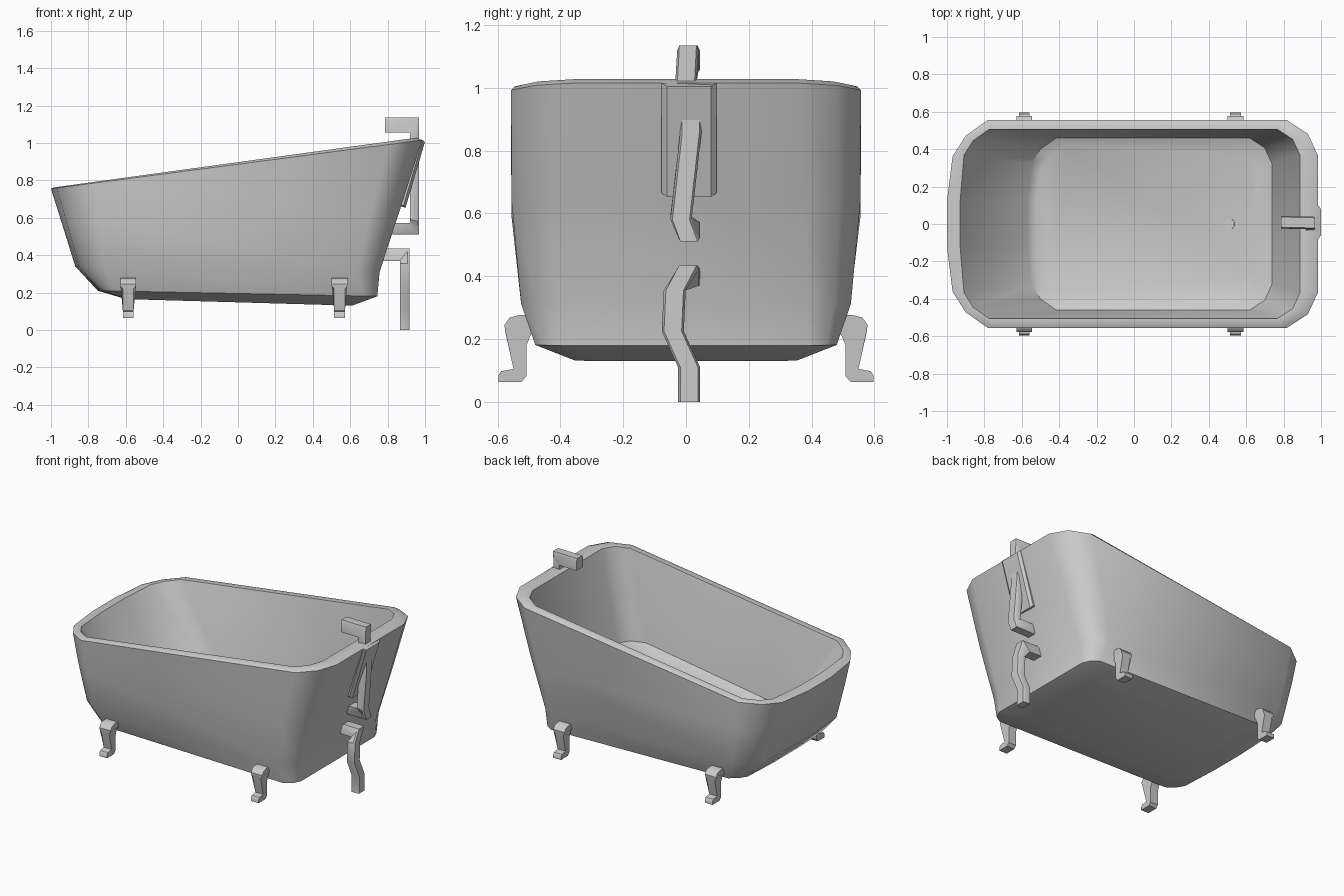
import bpy, bmesh, math


def finish(name, bm, angle=None):
    bmesh.ops.recalc_face_normals(bm, faces=bm.faces)
    mesh = bpy.data.meshes.new(name)
    bm.to_mesh(mesh)
    bm.free()
    obj = bpy.data.objects.new(name, mesh)
    bpy.context.collection.objects.link(obj)
    if angle:
        bpy.ops.object.select_all(action='DESELECT')
        obj.select_set(True)
        bpy.context.view_layer.objects.active = obj
        bpy.ops.object.shade_smooth_by_angle(angle=math.radians(angle))
    return obj


def loft(name, rings, angle=None):
    """Skin a list of equal-length point rings and cap both ends."""
    bm = bmesh.new()
    loops = [[bm.verts.new(p) for p in ring] for ring in rings]
    n = len(loops[0])
    for a, b in zip(loops, loops[1:]):
        for i in range(n):
            j = (i + 1) % n
            bm.faces.new((a[i], a[j], b[j], b[i]))
    bm.faces.new(loops[0])
    bm.faces.new(loops[-1])
    return finish(name, bm, angle)


def tub_ring(xl, zl, xr, zr, w, k):
    """Chamfered rectangle, height sloping from the left to the right end."""
    half = [(xl, 0.12), (xl + 0.03 * k, w - 0.195 * k), (xl + 0.10 * k, w - 0.085 * k),
            (xl + 0.22 * k, w), (xr - 0.17 * k, w), (xr - 0.055 * k, w - 0.075 * k),
            (xr, w - 0.195 * k)]
    pts = half + [(x, -y) for x, y in reversed(half)]
    return [(x, y, zl + (zr - zl) * (x - xl) / (xr - xl)) for x, y in pts]


# tub shell: outside from the base up, over the rim, down to the sloping inner floor
loft("bathtub", [tub_ring(*r) for r in [
    (-0.60, 0.165, 0.61, 0.13, 0.355, 0.5),
    (-0.75, 0.21, 0.745, 0.18, 0.48, 0.45),
    (-0.87, 0.34, 0.757, 0.31, 0.525, 0.7),
    (-0.945, 0.58, 0.865, 0.64, 0.555, 0.9),
    (-1.00, 0.755, 0.985, 1.015, 0.557, 1.0),
    (-0.985, 0.762, 0.955, 1.028, 0.545, 1.0),
    (-0.93, 0.768, 0.887, 1.018, 0.505, 0.7),
    (-0.57, 0.235, 0.737, 0.44, 0.46, 0.7),
    (-0.52, 0.215, 0.66, 0.40, 0.42, 0.7)]], 38)

# drain disc lying on the sloping floor
bm = bmesh.new()
bmesh.ops.create_cone(bm, cap_ends=True, segments=16, radius1=0.028, radius2=0.028, depth=0.012)
drain = finish("drain", bm, 30)
drain.location = (0.51, 0, 0.378)
drain.rotation_euler = (0, -math.atan2(0.185, 1.18), 0)

# four clawfoot legs, wide at the top and narrow below
leg_profile = [(0.46, 0.277), (0.53, 0.277), (0.562, 0.268), (0.578, 0.245), (0.577, 0.236),
               (0.575, 0.22), (0.549, 0.105), (0.588, 0.098), (0.597, 0.085), (0.597, 0.064),
               (0.524, 0.064), (0.508, 0.082), (0.508, 0.18), (0.49, 0.225), (0.48, 0.236)]
for end, cx in (("left", -0.587), ("right", 0.543)):
    for side, s in (("front", -1), ("back", 1)):
        loft(f"{side}_{end}_leg",
             [[(cx + d * (0.042 if z > 0.23 else 0.029), s * y, z) for y, z in leg_profile]
              for d in (-1, 1)], 40)


def pipe(name, stations, w):
    """Flat-sided pipe; station = inner x, z, outer x, z, and centre y."""
    rings = []
    for xi, zi, xo, zo, y in stations:
        xm, zm = xi + (xo - xi) * 0.8, zi + (zo - zi) * 0.8
        rings.append([(xi, y - w, zi), (xm, y - w, zm), (xo, y - w * 0.8, zo),
                      (xo, y + w * 0.8, zo), (xm, y + w, zm), (xi, y + w, zi)])
    loft(name, rings, 40)


# spout and supply pipe hooked over the rim
pipe("spout_pipe", [
    (0.785, 1.055, 0.785, 1.135, 0.01), (0.92, 1.055, 0.968, 1.135, 0.006),
    (0.92, 1.02, 0.968, 1.02, 0.0), (0.92, 0.91, 0.968, 0.91, 0.015),
    (0.92, 0.855, 0.968, 0.855, 0.015), (0.92, 0.59, 0.968, 0.58, -0.016),
    (0.92, 0.572, 0.968, 0.51, 0.01), (0.825, 0.572, 0.825, 0.51, 0.01)], 0.034)

# drain pipe down to the floor
pipe("drain_pipe", [
    (0.775, 0.37, 0.775, 0.435, 0.01), (0.865, 0.37, 0.917, 0.435, 0.006),
    (0.865, 0.355, 0.917, 0.355, -0.036), (0.865, 0.225, 0.917, 0.225, -0.042),
    (0.865, 0.11, 0.917, 0.11, 0.01), (0.865, 0.0, 0.917, 0.0, 0.01)], 0.035)

# backing plate leaning against the right end wall
plate = []
for x, z in ((0.86, 0.665), (0.963, 1.016)):
    plate.append([(x, -0.078, z), (x + 0.025, -0.078, z), (x + 0.036, -0.06, z - 0.012),
                  (x + 0.036, 0.08, z - 0.012), (x + 0.025, 0.097, z), (x, 0.097, z)])
loft("wall_plate", plate)
